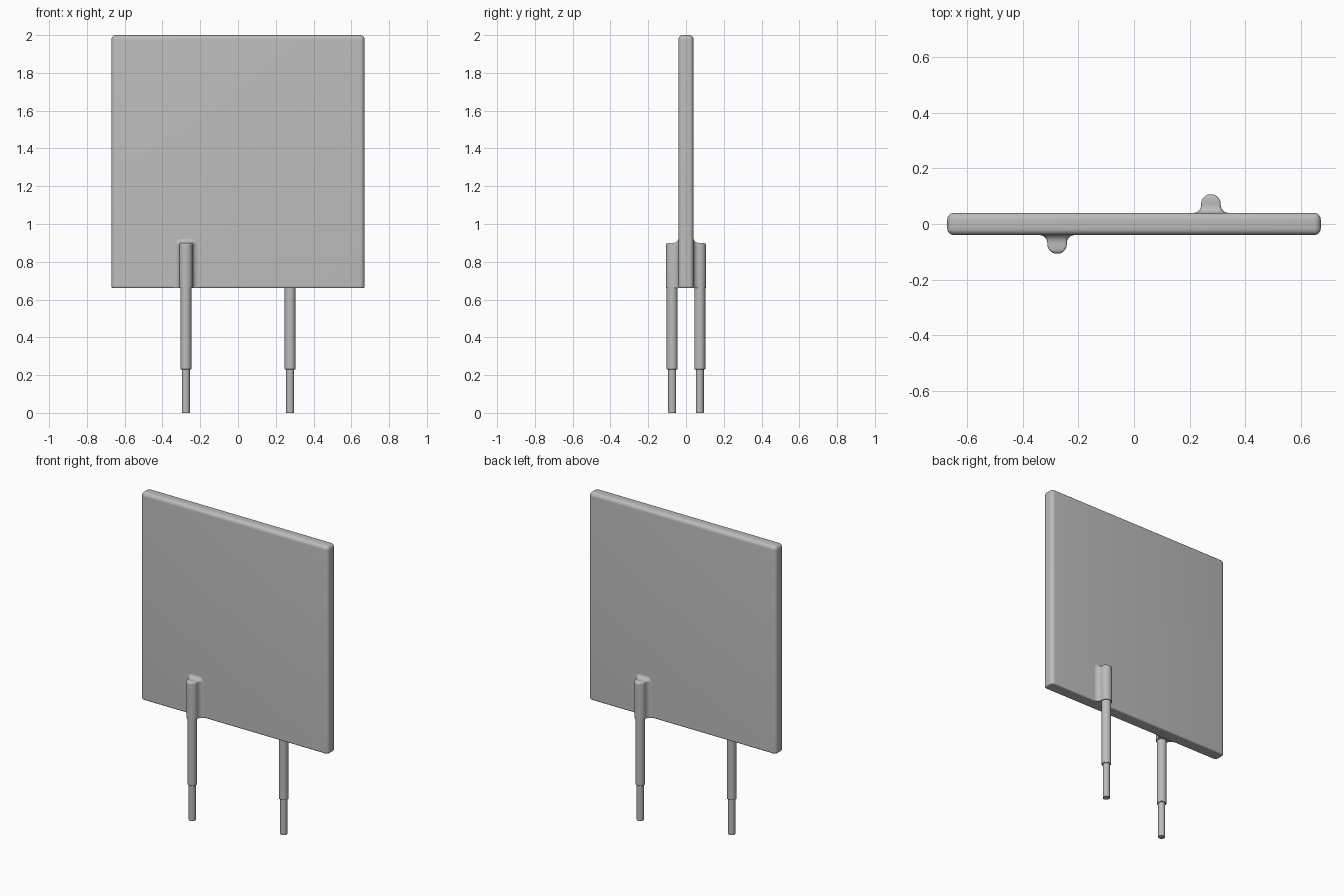
import bpy, bmesh, math

cube = bpy.data.objects.get("Cube")
if cube:
    bpy.data.objects.remove(cube, do_unlink=True)

grey = bpy.data.materials.new("light grey")
grey.use_nodes = True
COLOUR = (0.5, 0.5, 0.5, 1)
grey.diffuse_color = COLOUR
grey.node_tree.nodes["Principled BSDF"].inputs["Base Color"].default_value = COLOUR

HALF_T = 0.04      # half thickness of the plate
BOTTOM = 0.66      # underside of the plate
LEG_X, LEG_Y = 0.276, 0.073
SIDES = {"front": -1, "back": 1}


def finish(obj, angle=35):
    obj.data.materials.append(grey)
    bpy.ops.object.select_all(action="DESELECT")
    obj.select_set(True)
    bpy.context.view_layer.objects.active = obj
    bpy.ops.object.shade_smooth_by_angle(angle=math.radians(angle))


def from_bmesh(name, bm):
    bmesh.ops.recalc_face_normals(bm, faces=bm.faces)
    mesh = bpy.data.meshes.new(name)
    bm.to_mesh(mesh)
    bm.free()
    obj = bpy.data.objects.new(name, mesh)
    bpy.context.collection.objects.link(obj)
    finish(obj)
    return obj


def rod(name, radius, x, y, z0, z1, rim=0.003):
    bpy.ops.mesh.primitive_cylinder_add(vertices=48, radius=radius, depth=z1 - z0,
                                        location=(x, y, (z0 + z1) / 2))
    obj = bpy.context.object
    obj.name = name
    finish(obj)
    bevel = obj.modifiers.new("rim", "BEVEL")
    bevel.width, bevel.segments = rim, 2


def lead_boss(name, side):
    """Coating bulge: slices lofted outward from the plate to a round nose."""
    radius, fillet, centre, top = 0.035, 0.03, 0.033, 0.9
    steps = [fillet * i / 10 for i in range(11)]
    steps += [centre + radius * math.sin(i * math.pi / 24) for i in range(12)]
    bm = bmesh.new()
    rings = []
    for d in steps:
        flare = fillet - math.sqrt(max(0, fillet**2 - (fillet - d)**2)) if d < fillet else 0
        half = radius + flare
        if d > centre:
            half = math.sqrt(radius**2 - (d - centre)**2)
        z_top = top + 0.8 * flare
        corner = min(half, 0.008 + flare)
        # the upper rim of the nose rolls over gently
        z_top -= 0.01 * max(0, (d - centre) / radius) ** 6
        pts = [(-half, BOTTOM), (half, BOTTOM)]
        for i in range(9):
            a = i * math.pi / 16
            pts.append((half - corner + corner * math.cos(a), z_top - corner + corner * math.sin(a)))
        pts += [(-px, pz) for px, pz in reversed(pts[2:])]
        y = side * (HALF_T - 0.001 + d)
        rings.append([bm.verts.new((side * LEG_X + px, y, pz)) for px, pz in pts])
    for a, b in zip(rings, rings[1:]):
        for i in range(len(a)):
            j = (i + 1) % len(a)
            bm.faces.new((a[i], a[j], b[j], b[i]))
    bm.faces.new(rings[0])
    bm.faces.new(rings[-1])
    bmesh.ops.remove_doubles(bm, verts=bm.verts, dist=0.0001)
    from_bmesh(name, bm)


# Square body with rounded edges
bm = bmesh.new()
bmesh.ops.create_cube(bm, size=1)
for v in bm.verts:
    v.co = (v.co.x * 1.34, v.co.y * 2 * HALF_T, BOTTOM + (v.co.z + 0.5) * (2 - BOTTOM))
lower = [e for e in bm.edges if all(v.co.z < 1 for v in e.verts)]
others = [e for e in bm.edges if e not in lower]
bmesh.ops.bevel(bm, geom=others, offset=0.024, segments=6, profile=0.5, affect="EDGES")
body = from_bmesh("plate_body", bm)
soft = body.modifiers.new("lower_edge", "BEVEL")
soft.width, soft.segments, soft.angle_limit = 0.008, 3, math.radians(60)

# One insulated lead on each face, at opposite sides
for label, side in SIDES.items():
    lead_boss(label + "_lead_boss", side)
    rod(label + "_lead_sleeve", 0.029, side * LEG_X, side * LEG_Y, 0.23, BOTTOM + 0.02)
    rod(label + "_lead_wire", 0.021, side * LEG_X, side * LEG_Y, 0, 0.26, 0.001)
